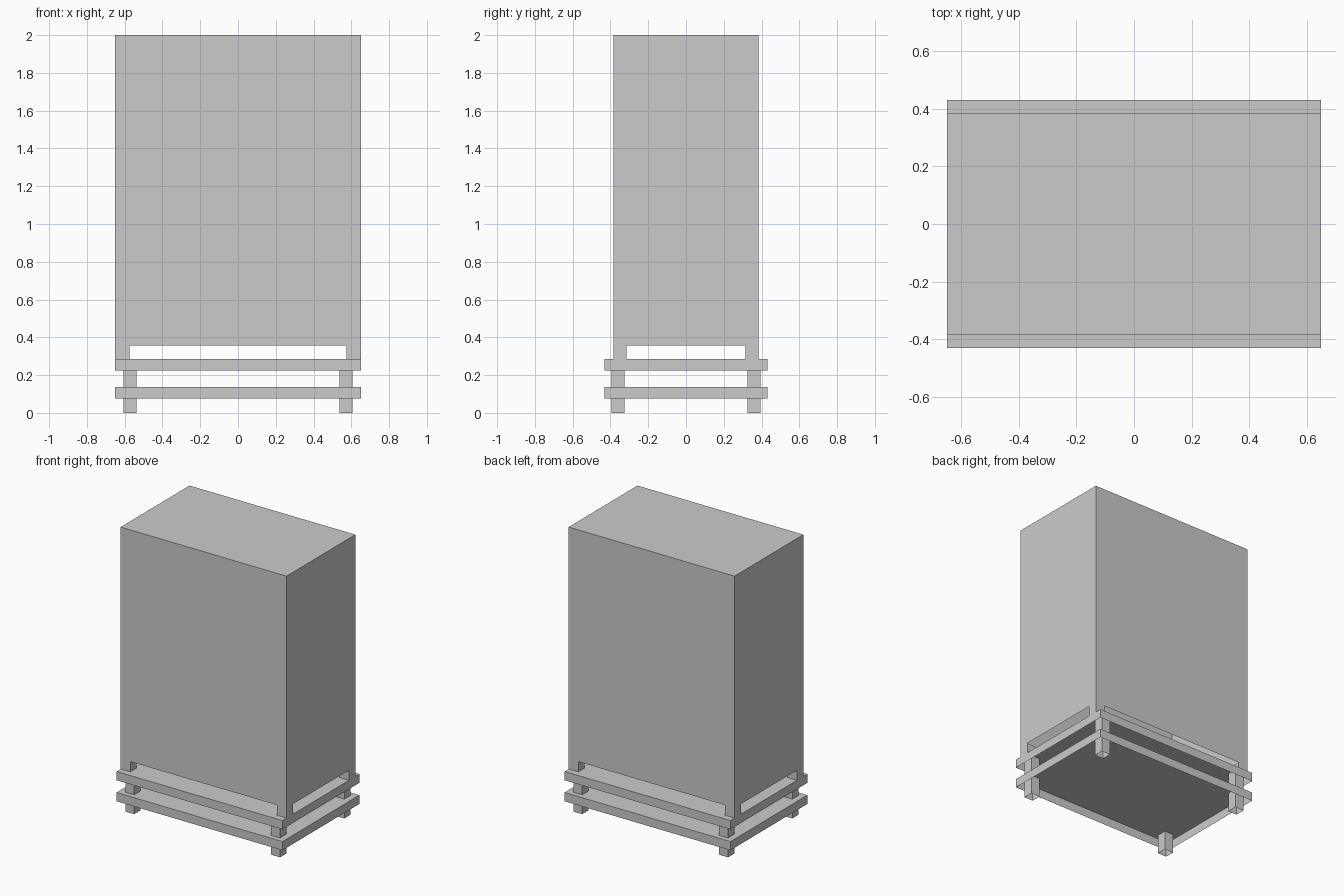
import bpy
import bmesh
from mathutils import Matrix, Vector

cube = bpy.data.objects.get("Cube")
if cube:
    bpy.data.objects.remove(cube, do_unlink=True)

grey = bpy.data.materials.new("light_grey")
grey.use_nodes = True
colour = (0.6, 0.6, 0.6, 1)
grey.diffuse_color = colour
grey.node_tree.nodes["Principled BSDF"].inputs["Base Color"].default_value = colour


def shell(name, x, y, z, top=True):
    """Thin box between (min, max) pairs, open below and optionally above."""
    bm = bmesh.new()
    size = Vector((x[1] - x[0], y[1] - y[0], z[1] - z[0]))
    centre = Vector((x[0] + x[1], y[0] + y[1], z[0] + z[1])) / 2
    bmesh.ops.create_cube(bm, size=1, matrix=Matrix.LocRotScale(centre, None, size))
    bm.normal_update()
    limit = 0.5
    gone = [f for f in bm.faces if f.normal.z < -limit or (not top and f.normal.z > limit)]
    bmesh.ops.delete(bm, geom=gone, context='FACES_ONLY')
    mesh = bpy.data.meshes.new(name)
    bm.to_mesh(mesh)
    bm.free()
    mesh.materials.append(grey)
    obj = bpy.data.objects.new(name, mesh)
    bpy.context.collection.objects.link(obj)


def four_corners(name, x, y, z):
    """Open square tubes mirrored to all four corners."""
    for sx, side in ((1, "left"), (-1, "right")):
        for sy, end in ((-1, "front"), (1, "back")):
            shell(f"{name}_{end}_{side}",
                  sorted(sx * v for v in x), sorted(sy * v for v in y), z, top=False)


half_x, half_y, tray_y = 0.65, 0.385, 0.431
low_top, high_top, body_base = 0.137, 0.286, 0.358

# Tall cabinet body, hollow and open below, on short corner feet
shell("cabinet_body", (-half_x, half_x), (-half_y, half_y), (body_base, 2))
four_corners("cabinet_foot", (0.574, half_x), (0.315, half_y), (high_top, body_base))

# Two stacked trays, open underneath
for name, top in (("lower_tray", low_top), ("upper_tray", high_top)):
    shell(name, (-half_x, half_x), (-tray_y, tray_y), (top - 0.062, top))

# Hollow posts under each tray
post_x, post_y = (0.537, 0.606), (0.325, 0.395)
four_corners("lower_post", post_x, post_y, (0, low_top))
four_corners("upper_post", post_x, post_y, (low_top, high_top))
